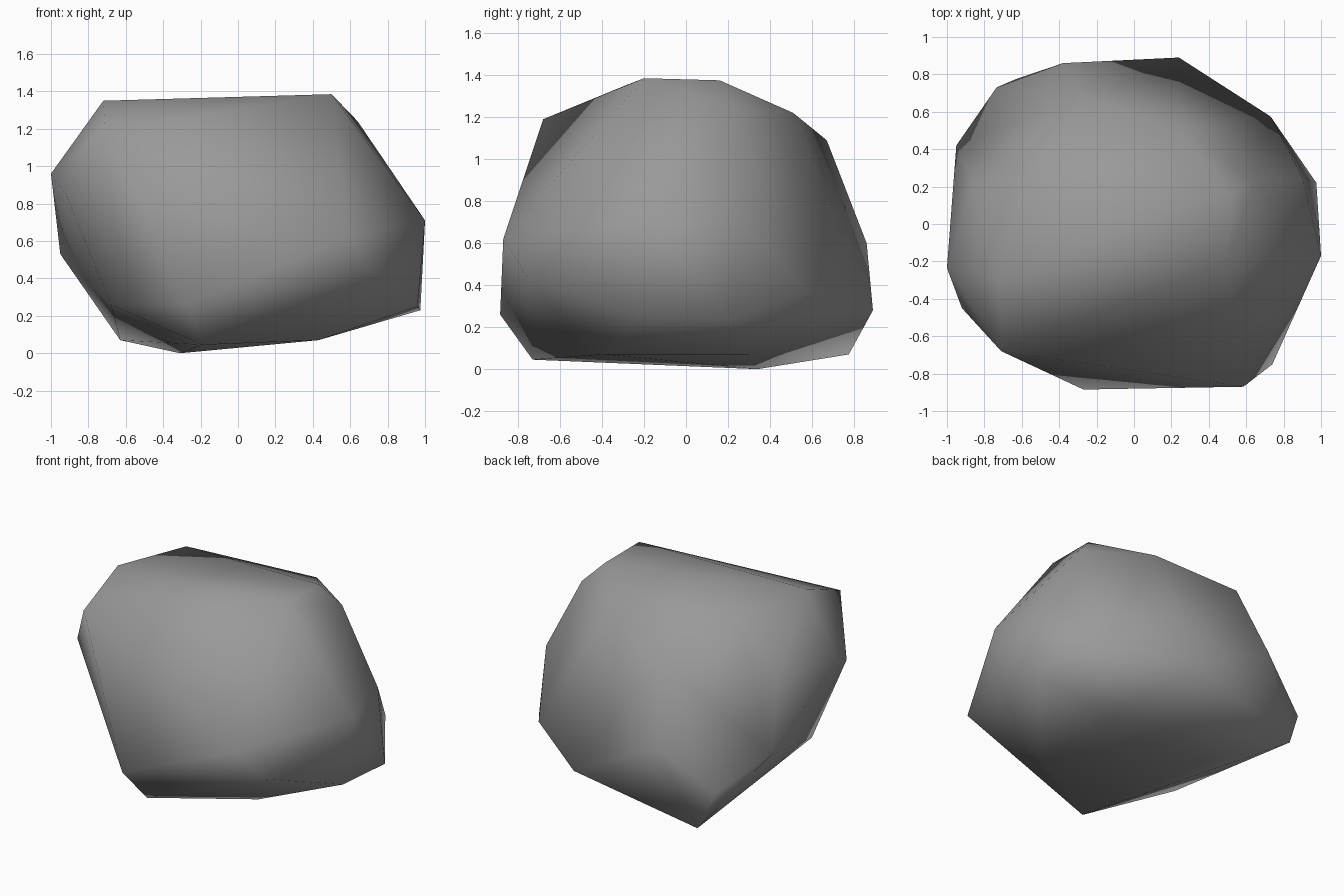
import bpy, bmesh

if "Cube" in bpy.data.objects:
    bpy.data.objects.remove(bpy.data.objects["Cube"])

# Corner points of the boulder, grouped by region; its skin is their convex hull
crown = [(.50, -.20, 1.385), (.51, .16, 1.375), (-.72, -.29, 1.35), (-.58, .26, 1.31),
         (.64, .23, 1.24), (.25, .51, 1.22), (-.71, -.68, 1.19), (-.28, .67, 1.09)]
waist = [(-1, -.235, .96), (-.86, .22, .97), (-.92, -.45, .85), (1, -.17, .71),
         (.90, .25, .73), (.585, -.87, .62), (-.38, .86, .60), (-.95, .42, .53),
         (.74, -.75, .43), (.73, .575, .37)]
foot = [(-.735, .73, .32), (.24, .89, .28), (-.27, -.885, .26), (-.68, -.41, .26),
        (.96, -.22, .25), (.975, .22, .23), (-.63, .775, .07), (.43, -.39, .07),
        (.42, .30, .07), (-.19, -.73, .045), (-.31, .34, 0)]

stone = bpy.data.materials.new("grey stone")
stone.diffuse_color = (.32, .32, .32, 1)
stone.use_nodes = True
stone.node_tree.nodes["Principled BSDF"].inputs["Base Color"].default_value = stone.diffuse_color

# Boulder
bm = bmesh.new()
for p in crown + waist + foot:
    bm.verts.new(p)
hull = bmesh.ops.convex_hull(bm, input=bm.verts)
loose = [v for v in bm.verts if not v.link_faces]
bmesh.ops.delete(bm, geom=loose, context='VERTS')
bmesh.ops.recalc_face_normals(bm, faces=bm.faces)
for f in bm.faces:
    f.smooth = True

mesh = bpy.data.meshes.new("boulder")
bm.to_mesh(mesh)
bm.free()
mesh.materials.append(stone)
bpy.context.collection.objects.link(bpy.data.objects.new("boulder", mesh))
